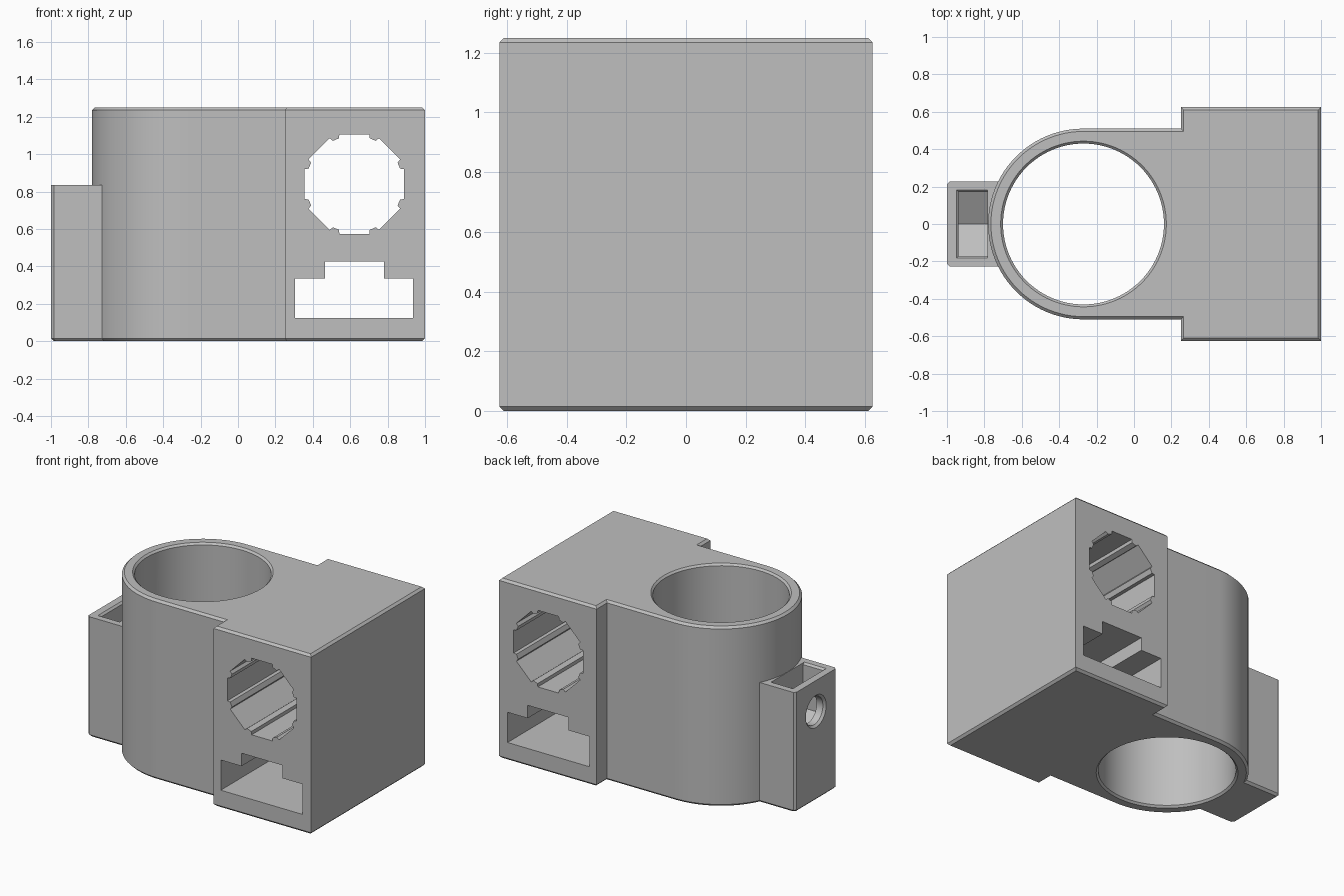
import bpy, bmesh, math

if "Cube" in bpy.data.objects:
    bpy.data.objects.remove(bpy.data.objects["Cube"])

C = 0.015                 # chamfer size
BX = -0.27                # bore axis position
H = 1.25                  # body height

grey = bpy.data.materials.new("plain_grey")
grey.diffuse_color = (0.52, 0.52, 0.52, 1)
grey.use_nodes = True
grey.node_tree.nodes["Principled BSDF"].inputs["Base Color"].default_value = grey.diffuse_color


def loft(name, rings):
    """Closed solid skinned through rings of equal point count."""
    bm = bmesh.new()
    vs = [[bm.verts.new(p) for p in r] for r in rings]
    n = len(rings[0])
    for a, b in zip(vs, vs[1:]):
        for i in range(n):
            j = (i + 1) % n
            bm.faces.new((a[i], a[j], b[j], b[i]))
    bm.faces.new(vs[0][::-1])
    bm.faces.new(vs[-1])
    bmesh.ops.recalc_face_normals(bm, faces=bm.faces[:])
    me = bpy.data.meshes.new(name)
    bm.to_mesh(me)
    bm.free()
    ob = bpy.data.objects.new(name, me)
    bpy.context.collection.objects.link(ob)
    me.materials.append(grey)
    return ob


def combine(target, other, op):
    """Apply a boolean and discard the helper."""
    bpy.context.view_layer.objects.active = target
    m = target.modifiers.new("bool", 'BOOLEAN')
    m.operation, m.object, m.solver = op, other, 'EXACT'
    bpy.ops.object.modifier_apply(modifier=m.name)
    bpy.data.objects.remove(other)


def circle(r, n):
    return [(r * math.cos(2 * math.pi * i / n), r * math.sin(2 * math.pi * i / n))
            for i in range(n)]


def body_outline(d):
    """Rounded sleeve plus wide block, inset by d."""
    r, y, x0, x1 = 0.51 - d, 0.625 - d, 0.25 + d, 1.0 - d
    pts = [(BX + r * math.cos(t), r * math.sin(t))
           for t in (math.pi / 2 + math.pi * i / 48 for i in range(49))]
    return pts + [(x0, -r), (x0, -y), (x1, -y), (x1, y), (x0, y), (x0, r)]


def tab_outline(d):
    """Nut housing with chamfered outer corners, inset by d."""
    x, y, e = -1 + d, 0.228 - d, -0.70
    return [(e, y), (x + C, y), (x, y - C), (x, -y + C), (x + C, -y), (e, -y)]


# Main body with chamfered top and bottom rims
body = loft("clamp_body", [[(x, y, z) for x, y in body_outline(d)]
                           for z, d in ((0, C), (C, 0), (H - C, 0), (H, C))])

# Nut housing on the round end
tab = loft("nut_housing", [[(x, y, z) for x, y in tab_outline(d)]
                           for z, d in ((0, C), (C, 0), (0.835, 0))])
combine(body, tab, 'UNION')

# Vertical bore with chamfered mouths
bore = loft("bore_cutter", [[(BX + x, y, z) for x, y in circle(r, 96)]
                            for z, r in ((-0.02, 0.463), (C - 0.002, 0.43),
                                         (H - C + 0.002, 0.43), (H + 0.02, 0.463))])
combine(body, bore, 'DIFFERENCE')

# Eight-sided cross bore with a small rib in every corner
profile = []
for k in range(8):
    for r, off in ((0.278, -5.8), (0.258, -3.8), (0.258, 3.8), (0.278, 5.8)):
        a = math.radians(22.5 + 45 * k + off)
        profile.append((0.622 + r * math.cos(a), 0.84 + r * math.sin(a)))
ribbed = loft("ribbed_cutter", [[(x, y, z) for x, z in profile] for y in (-0.8, 0.8)])
combine(body, ribbed, 'DIFFERENCE')

# Stepped slot through the block
slot = [(0.305, 0.125), (0.935, 0.125), (0.935, 0.335), (0.78, 0.335),
        (0.78, 0.425), (0.465, 0.425), (0.465, 0.335), (0.305, 0.335)]
stepped = loft("slot_cutter", [[(x, y, z) for x, z in slot] for y in (-0.8, 0.8)])
combine(body, stepped, 'DIFFERENCE')

# Nut pocket with pointed floor
NZ, W = 0.62, 0.17
pocket = [(W, 0.837), (W, NZ - W * 0.577), (0, NZ - W * 1.155),
          (-W, NZ - W * 0.577), (-W, 0.837)]
nut = loft("pocket_cutter", [[(x, y, z) for y, z in pocket] for x in (-0.937, -0.782)])
combine(body, nut, 'DIFFERENCE')

# Chamfer around the pocket mouth
mouth = loft("mouth_cutter", [[(-0.937 - d, -W - d, z), (-0.782, -W - d, z),
                               (-0.782, W + d, z), (-0.937 - d, W + d, z)]
                              for z, d in ((0.822, 0), (0.842, 0.02))])
combine(body, mouth, 'DIFFERENCE')

# Bolt hole from the outer face into the bore
bolt = loft("bolt_cutter", [[(x, a, NZ + b) for a, b in circle(r, 48)]
                            for x, r in ((-1.01, 0.122), (-0.985, 0.097), (-0.5, 0.097))])
combine(body, bolt, 'DIFFERENCE')

# Smooth round walls, crisp edges
bpy.ops.object.select_all(action='DESELECT')
body.select_set(True)
bpy.context.view_layer.objects.active = body
bpy.ops.object.shade_smooth_by_angle(angle=math.radians(20))
